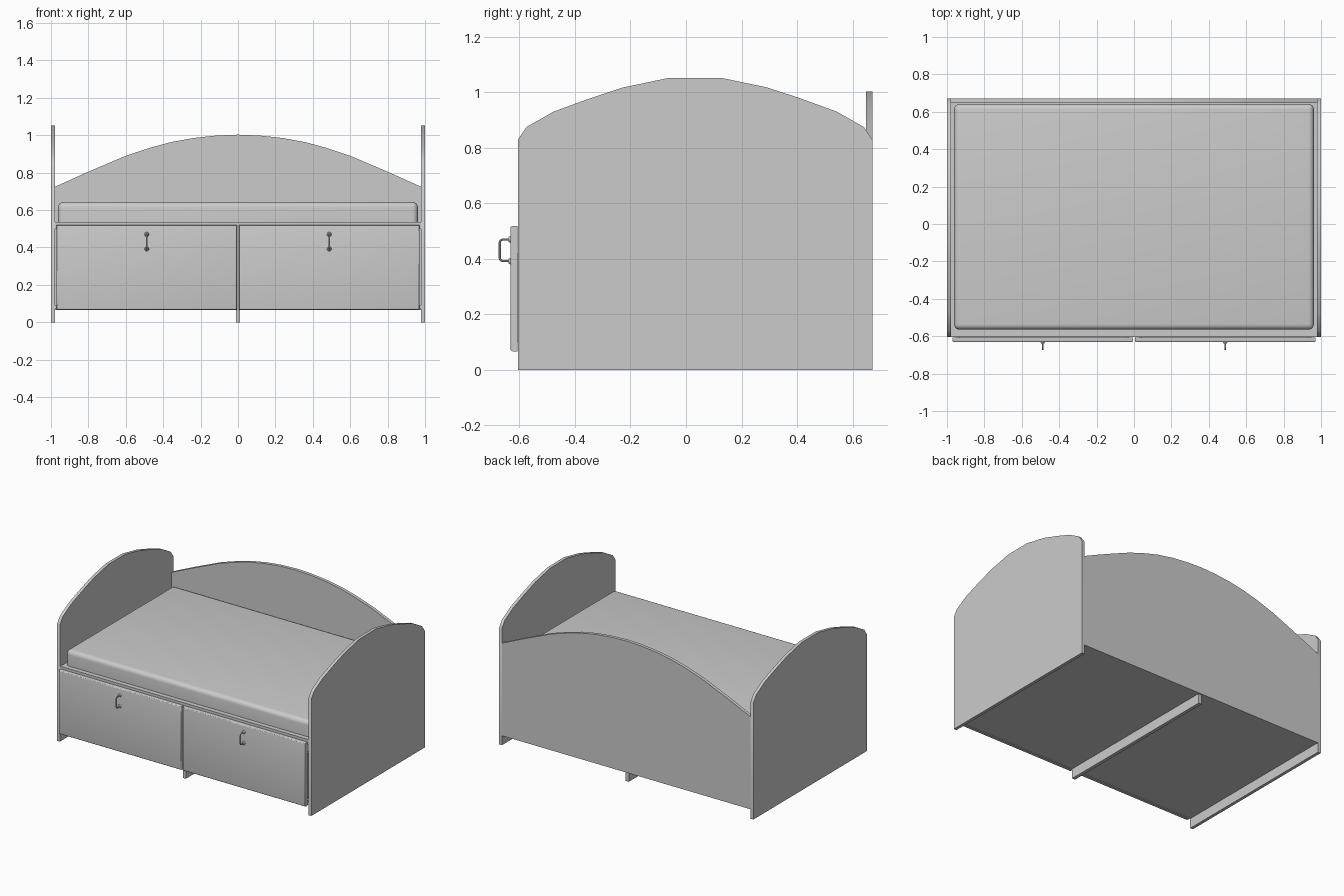
import bpy, bmesh, math
from mathutils import Vector, Matrix

if "Cube" in bpy.data.objects:
    bpy.data.objects.remove(bpy.data.objects["Cube"])


def finish(name, bm, smooth=True):
    bmesh.ops.recalc_face_normals(bm, faces=bm.faces)
    me = bpy.data.meshes.new(name)
    bm.to_mesh(me)
    bm.free()
    ob = bpy.data.objects.new(name, me)
    bpy.context.collection.objects.link(ob)
    if smooth:
        shade(ob)
    return ob


def shade(ob):
    bpy.ops.object.select_all(action='DESELECT')
    bpy.context.view_layer.objects.active = ob
    ob.select_set(True)
    bpy.ops.object.shade_smooth_by_angle(angle=math.radians(35))


def box(name, lo, hi, bevel=0, segs=2, keep=lambda e: True):
    lo, hi = Vector(lo), Vector(hi)
    bm = bmesh.new()
    bmesh.ops.create_cube(bm, size=1)
    for v in bm.verts:
        v.co = (lo + hi) / 2 + v.co * (hi - lo)
    if bevel:
        bmesh.ops.bevel(bm, geom=[e for e in bm.edges if keep(e)], offset=bevel,
                        segments=segs, profile=0.5, affect='EDGES')
    return finish(name, bm, bevel > 0)


def extrude_profile(name, points, direction):
    bm = bmesh.new()
    face = bm.faces.new([bm.verts.new(p) for p in points])
    new = bmesh.ops.extrude_face_region(bm, geom=[face])['geom']
    bmesh.ops.translate(bm, vec=direction,
                        verts=[g for g in new if isinstance(g, bmesh.types.BMVert)])
    return finish(name, bm)


# arched end panels
mid = 0.033
half = [(0.638, 0), (0.638, 0.83), (0.607, 0.875), (0.51, 0.93), (0.387, 0.975),
        (0.26, 1.017), (0.093, 1.052)]
outline = [(mid + d, z) for d, z in half] + [(mid - d, z) for d, z in reversed(half)]
for side, x in (("left", -1.0), ("right", 0.978)):
    extrude_profile(side + "_end_panel", [(x, y, z) for y, z in outline], (0.022, 0, 0))

# arched back panel
arch = [(0.978, 0.067), (0.978, 0.725), (0.8, 0.805), (0.6, 0.89), (0.47, 0.933),
        (0.36, 0.963), (0.24, 0.985), (0.12, 0.998)]
outline = arch + [(0, 1.003)] + [(-x, z) for x, z in reversed(arch)]
extrude_profile("back_panel", [(x, 0.671, z) for x, z in outline], (0, -0.023, 0))

# frame
box("mattress_base", (-0.978, -0.58, 0.515), (0.978, 0.648, 0.533))
box("front_rail", (-0.978, -0.603, 0.5), (0.978, -0.578, 0.536))
box("centre_divider", (-0.012, -0.603, 0), (0.012, 0.66, 0.515))
for side, s in (("left", -1), ("right", 1)):
    xs = sorted((s * 0.012, s * 0.978))
    box(side + "_bottom_board", (xs[0], -0.603, 0.07), (xs[1], 0.648, 0.09))

# mattress, rounded everywhere except underneath
box("mattress", (-0.962, -0.565, 0.533), (0.962, 0.642, 0.643), 0.03, 5,
    lambda e: max(v.co.z for v in e.verts) > 0.6)

# drawers and handles
for side, s in (("left", -1), ("right", 1)):
    cx = s * 0.488
    box(side + "_drawer_front", (cx - 0.483, -0.632, 0.067), (cx + 0.483, -0.606, 0.519),
        0.008, 3, lambda e: all(v.co.y < -0.62 for v in e.verts))
    a, b = cx - 0.46, cx + 0.46
    box(side + "_drawer_floor", (a, -0.606, 0.1), (b, 0.6, 0.112))
    box(side + "_drawer_back", (a, 0.588, 0.112), (b, 0.6, 0.42))
    box(side + "_drawer_outer_wall", (a, -0.606, 0.112), (a + 0.015, 0.588, 0.42))
    box(side + "_drawer_inner_wall", (b - 0.015, -0.606, 0.112), (b, 0.588, 0.42))

    # bent bar handle
    top, low, out = 0.470, 0.392, -0.671
    path = [(-0.63, top), (-0.658, top)]
    path += [(-0.658 - 0.013 * math.sin(t), top - 0.013 * (1 - math.cos(t)))
             for t in (math.pi / 8 * i for i in range(1, 5))]
    path += [(y, top + low - z) for y, z in reversed(path)]
    cu = bpy.data.curves.new(side + "_handle", 'CURVE')
    cu.dimensions = '3D'
    cu.bevel_depth = 0.004
    cu.bevel_resolution = 2
    sp = cu.splines.new('POLY')
    sp.points.add(len(path) - 1)
    for p, (y, z) in zip(sp.points, path):
        p.co = (cx, y, z, 1)
    ob = bpy.data.objects.new(side + "_handle", cu)
    bpy.context.collection.objects.link(ob)
    bpy.ops.object.select_all(action='DESELECT')
    bpy.context.view_layer.objects.active = ob
    ob.select_set(True)
    bpy.ops.object.convert(target='MESH')
    shade(bpy.context.view_layer.objects.active)

    # round handle mounts
    for label, z in (("upper", top), ("lower", low)):
        bm = bmesh.new()
        bmesh.ops.create_cone(bm, cap_ends=True, segments=16, radius1=0.013, radius2=0.008,
                              depth=0.008, matrix=Matrix.Translation((cx, -0.635, z))
                              @ Matrix.Rotation(math.pi / 2, 4, 'X'))
        finish(f"{side}_{label}_handle_mount", bm)
